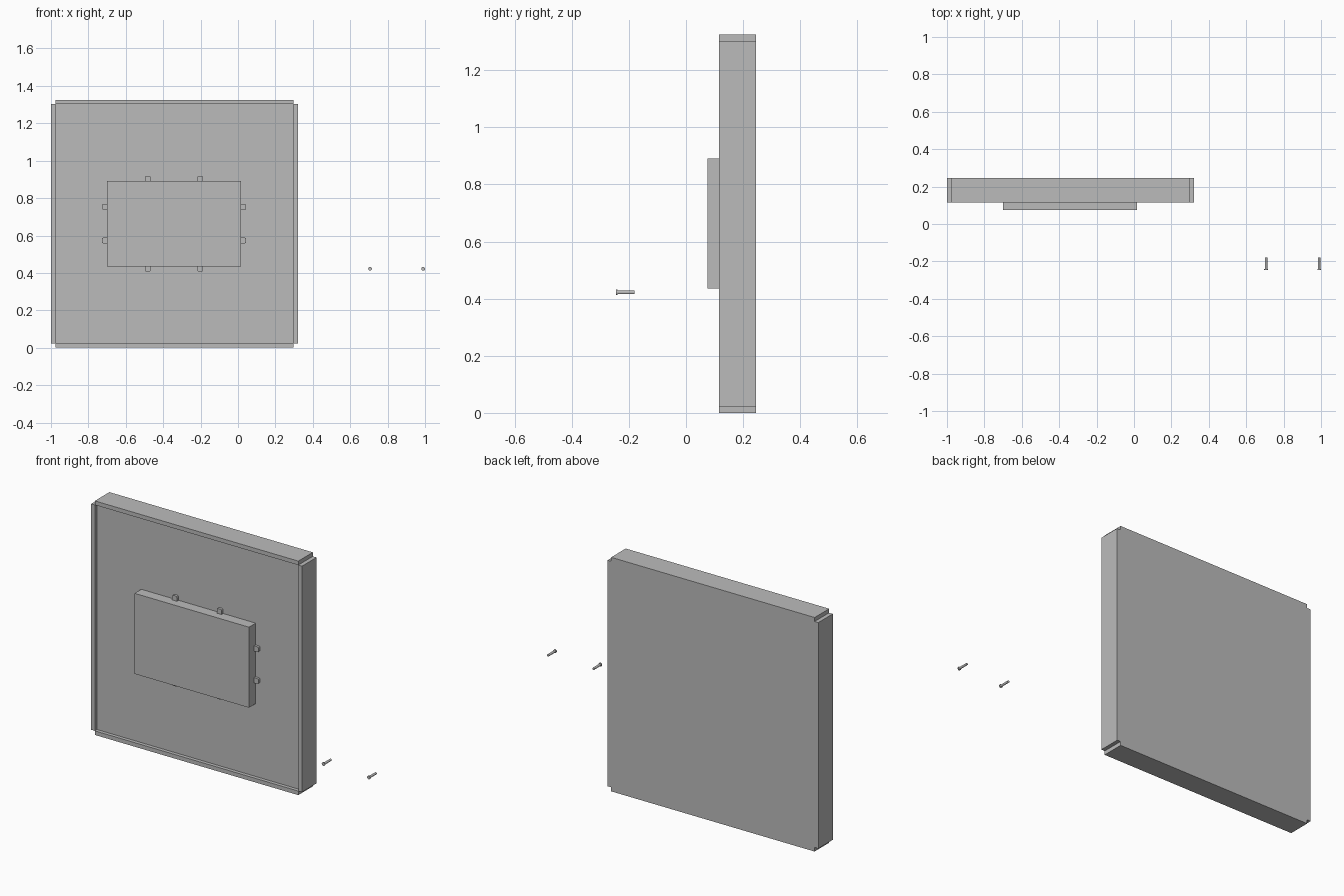
import bpy
import bmesh
from math import pi, cos, sin
from mathutils import Matrix

cube = bpy.data.objects.get("Cube")
if cube:
    bpy.data.objects.remove(cube, do_unlink=True)

grey = bpy.data.materials.new("plain_grey")
grey.use_nodes = True
grey.diffuse_color = (0.5, 0.5, 0.5, 1)
grey.node_tree.nodes["Principled BSDF"].inputs["Base Color"].default_value = (0.5, 0.5, 0.5, 1)


def finish(name, bm):
    bmesh.ops.recalc_face_normals(bm, faces=bm.faces)
    mesh = bpy.data.meshes.new(name)
    bm.to_mesh(mesh)
    bm.free()
    mesh.materials.append(grey)
    obj = bpy.data.objects.new(name, mesh)
    bpy.context.scene.collection.objects.link(obj)
    return obj


def extrude_outline(name, outline, y0, y1):
    """Prism from an outline in x and z, running from y0 to y1."""
    bm = bmesh.new()
    face = bm.faces.new([bm.verts.new((x, y0, z)) for x, z in outline])
    moved = bmesh.ops.extrude_face_region(bm, geom=[face])["geom"]
    verts = [v for v in moved if isinstance(v, bmesh.types.BMVert)]
    bmesh.ops.translate(bm, verts=verts, vec=(0, y1 - y0, 0))
    return finish(name, bm)


def rect(x0, x1, z0, z1):
    return [(x0, z0), (x1, z0), (x1, z1), (x0, z1)]


FRONT, FLOOR, BACK = 0.115, 0.135, 0.245
X0, X1, TOP, LIP = -1.0, 0.32, 1.325, 0.023

# Panel body with notched corners and a raised rim around a shallow recess
xi0, xi1, zi0, zi1 = X0 + LIP, X1 - LIP, LIP, TOP - LIP
cross = [(xi0, 0), (xi1, 0), (xi1, zi0), (X1, zi0), (X1, zi1), (xi1, zi1),
         (xi1, TOP), (xi0, TOP), (xi0, zi1), (X0, zi1), (X0, zi0), (xi0, zi0)]
extrude_outline("panel_body", cross, FLOOR, BACK)
extrude_outline("bottom_rim", rect(xi0, xi1, 0, zi0), FRONT, FLOOR)
extrude_outline("top_rim", rect(xi0, xi1, zi1, TOP), FRONT, FLOOR)
extrude_outline("right_rim", rect(X0, xi0, zi0, zi1), FRONT, FLOOR)
extrude_outline("left_rim", rect(xi1, X1, zi0, zi1), FRONT, FLOOR)

# Box mounted on the panel
CX, CZ, HX, HZ = -0.342, 0.663, 0.358, 0.228
extrude_outline("mounted_box", rect(CX - HX, CX + HX, CZ - HZ, CZ + HZ), 0.075, FLOOR)

# Mounting tabs, two per side, with rounded outer corners
W, L, C = 0.015, 0.028, 0.007
tab = [(-W, 0), (W, 0), (W, L - C), (W - C / 3, L - C / 3), (W - C, L),
       (C - W, L), (C / 3 - W, L - C / 3), (-W, L - C)]
for side, angle, reach, spread in (("top", 0, HZ, 0.14), ("right", pi / 2, HX, 0.09),
                                   ("bottom", pi, HZ, 0.14), ("left", -pi / 2, HX, 0.09)):
    for i, offset in enumerate((-spread, spread)):
        points = []
        for u, v in tab:
            u, v = u + offset, v + reach
            points.append((CX + u * cos(angle) - v * sin(angle),
                           CZ + u * sin(angle) + v * cos(angle)))
        extrude_outline(f"{side}_tab_{i + 1}", points, 0.12, FLOOR)

# Two loose screws, heads facing forward
for i, x in enumerate((0.706, 0.99)):
    bm = bmesh.new()
    for radius, y0, y1 in ((0.01, -0.245, -0.24), (0.0065, -0.24, -0.18)):
        place = Matrix.Translation((x, (y0 + y1) / 2, 0.422)) @ Matrix.Rotation(pi / 2, 4, "X")
        bmesh.ops.create_cone(bm, cap_ends=True, segments=12, radius1=radius,
                              radius2=radius, depth=y1 - y0, matrix=place)
    finish(f"screw_{i + 1}", bm)
